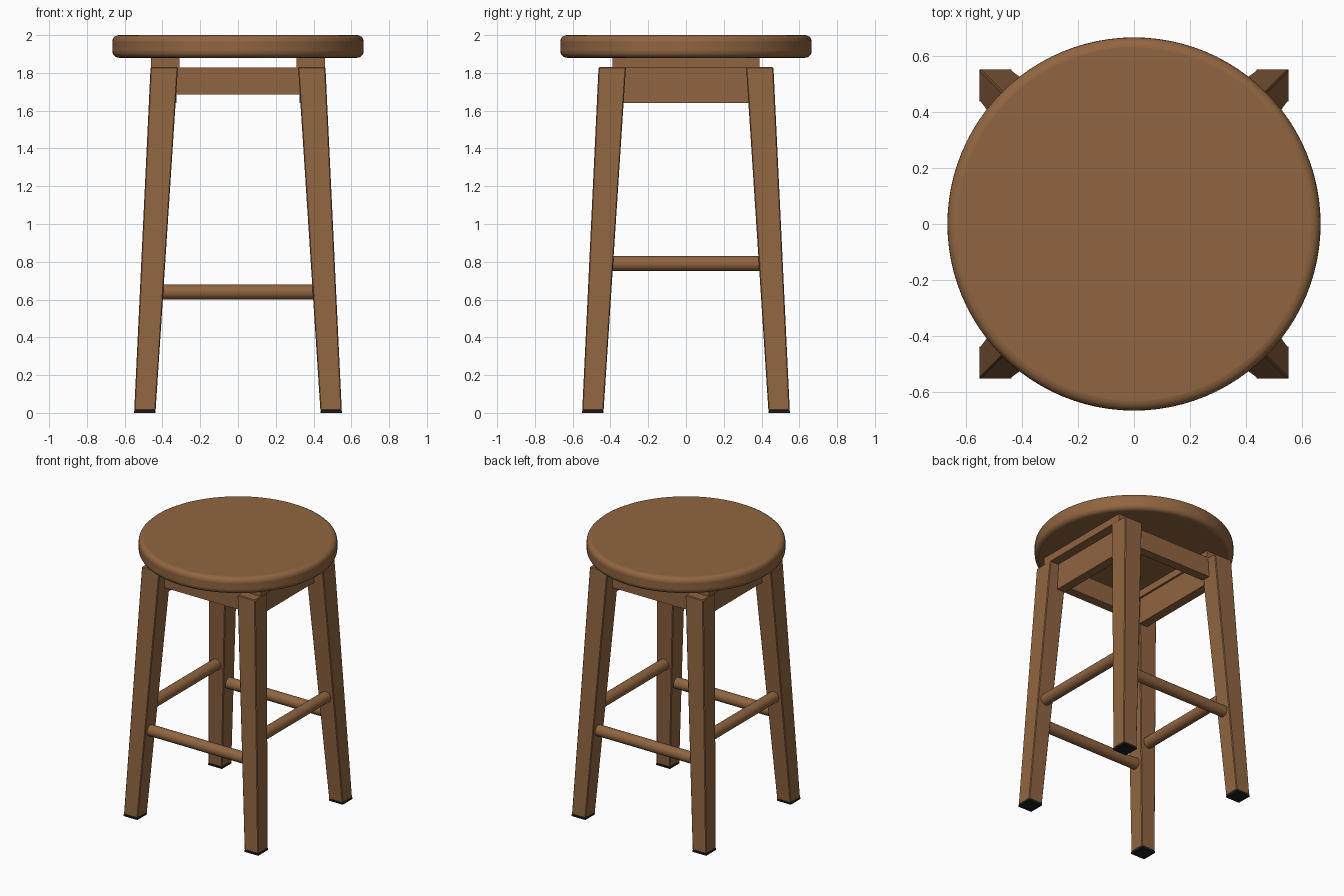
import bpy, bmesh, math

if "Cube" in bpy.data.objects:
    bpy.data.objects.remove(bpy.data.objects["Cube"])


def material(name, rgb):
    m = bpy.data.materials.new(name)
    m.diffuse_color = (*rgb, 1)
    m.use_nodes = True
    m.node_tree.nodes["Principled BSDF"].inputs["Base Color"].default_value = m.diffuse_color
    return m


WOOD = material("brown wood", (0.28, 0.13, 0.052))
PAD = material("black foot pad", (0.012, 0.012, 0.013))


def finish(obj, name, mat, bevel=0, segments=1, smooth=False):
    obj.name = name
    obj.data.materials.append(mat)
    if bevel:
        mod = obj.modifiers.new("rounded edges", 'BEVEL')
        mod.width, mod.segments = bevel, segments
        mod.limit_method = 'ANGLE'
        mod.angle_limit = math.radians(40)
    if smooth:
        bpy.ops.object.select_all(action='DESELECT')
        obj.select_set(True)
        bpy.context.view_layer.objects.active = obj
        bpy.ops.object.shade_smooth_by_angle(angle=math.radians(40))
    return obj


def box(name, lo, hi):
    bpy.ops.mesh.primitive_cube_add(size=1, location=[(a + b) / 2 for a, b in zip(lo, hi)])
    obj = bpy.context.object
    obj.scale = [b - a for a, b in zip(lo, hi)]
    bpy.ops.object.transform_apply(location=False, rotation=False, scale=True)
    return finish(obj, name, WOOD)


def span(z):
    """Inner and outer leg offsets at height z."""
    t = z / 1.83
    return 0.437 + (0.318 - 0.437) * t, 0.55 + (0.463 - 0.55) * t


def leg_piece(name, sx, sy, z0, z1, mat, bevel=0):
    bm = bmesh.new()
    rings = []
    for z in (z0, z1):
        i, o = span(z)
        rings.append([bm.verts.new((sx * a, sy * b, z))
                      for a, b in ((i, i), (o, i), (o, o), (i, o))])
    low, top = rings
    bm.faces.new(low)
    bm.faces.new(top)
    for k in range(4):
        n = (k + 1) % 4
        bm.faces.new((low[k], low[n], top[n], top[k]))
    bmesh.ops.recalc_face_normals(bm, faces=bm.faces)
    mesh = bpy.data.meshes.new(name)
    bm.to_mesh(mesh)
    bm.free()
    obj = bpy.data.objects.new(name, mesh)
    bpy.context.collection.objects.link(obj)
    return finish(obj, name, mat, bevel)


def rung(name, loc, half, rot):
    bpy.ops.mesh.primitive_cylinder_add(vertices=32, radius=0.04, depth=2 * half,
                                        location=loc, rotation=rot)
    return finish(bpy.context.object, name, WOOD, smooth=True)


# Round seat with softened rim
bpy.ops.mesh.primitive_cylinder_add(vertices=96, radius=0.665, depth=0.12, location=(0, 0, 1.94))
finish(bpy.context.object, "seat", WOOD, 0.035, 5, True)

# Splayed tapered legs with thin foot pads
for fb, sy in (("front", -1), ("back", 1)):
    for lr, sx in (("left", -1), ("right", 1)):
        leg_piece(f"{fb}_{lr}_leg", sx, sy, 0.012, 1.83, WOOD, 0.005)
        leg_piece(f"{fb}_{lr}_foot_pad", sx, sy, 0, 0.012, PAD)

# Front and back aprons and low rungs
for fb, s in (("front", -1), ("back", 1)):
    ys = sorted((s * 0.325, s * 0.392))
    box(f"{fb}_apron", (-0.34, ys[0], 1.685), (0.34, ys[1], 1.828))
    rung(f"{fb}_rung", (0, s * sum(span(0.64)) / 2, 0.64), 0.43, (0, math.pi / 2, 0))

# Side aprons, seat cleats and higher rungs
for lr, s in (("left", -1), ("right", 1)):
    xs = sorted((s * 0.325, s * 0.392))
    box(f"{lr}_apron", (xs[0], -0.34, 1.64), (xs[1], 0.34, 1.828))
    xs = sorted((s * 0.31, s * 0.46))
    box(f"{lr}_cleat", (xs[0], -0.39, 1.828), (xs[1], 0.39, 1.885))
    rung(f"{lr}_rung", (s * sum(span(0.79)) / 2, 0, 0.79), 0.42, (math.pi / 2, 0, 0))
